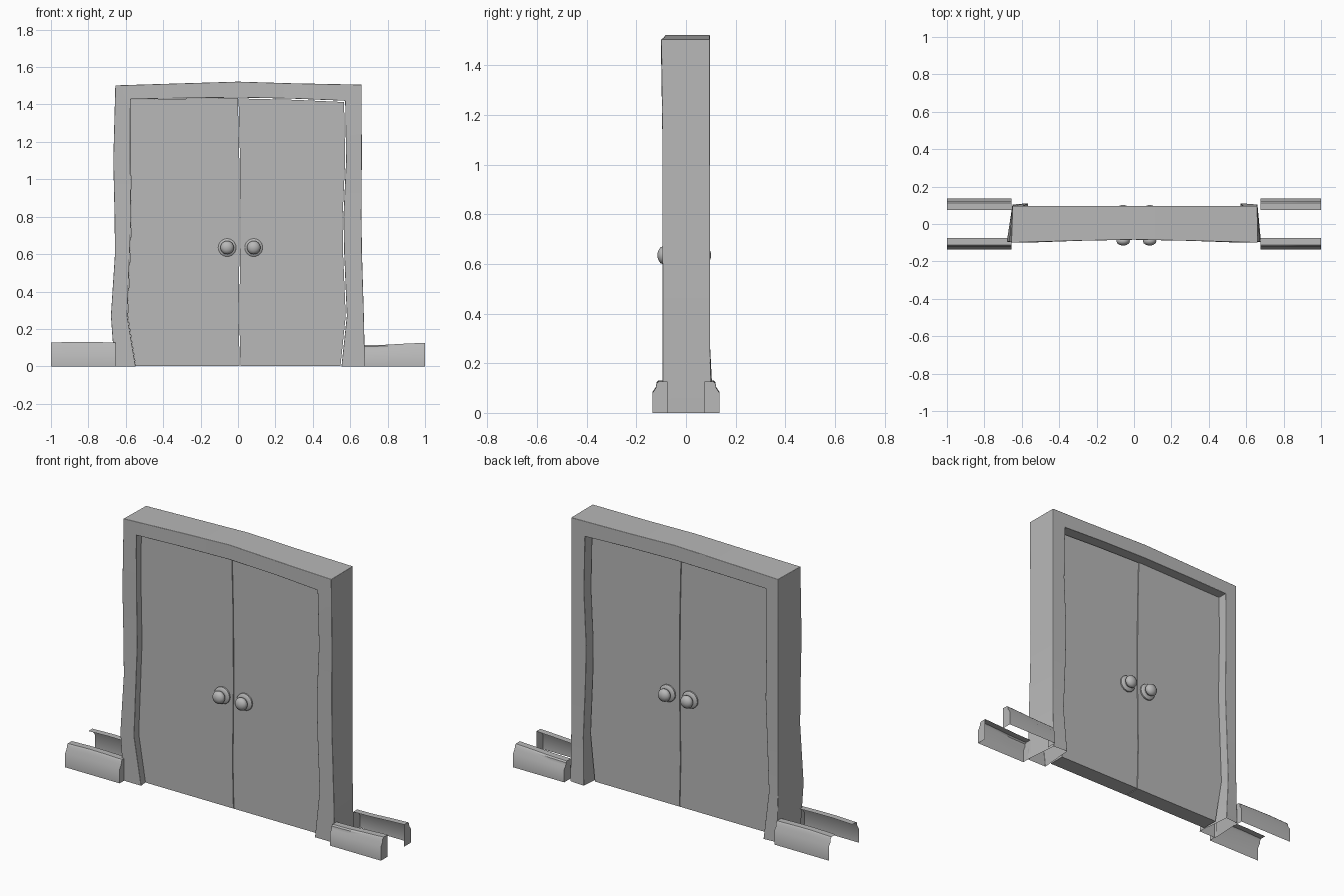
import bpy, bmesh, math

cube = bpy.data.objects.get("Cube")
if cube:
    bpy.data.objects.remove(cube, do_unlink=True)

GREY = (0.48, 0.48, 0.48, 1)
grey = bpy.data.materials.new("plain_grey")
grey.use_nodes = True
grey.diffuse_color = GREY
grey.node_tree.nodes["Principled BSDF"].inputs["Base Color"].default_value = GREY


def finish(name, bm, recalc=True):
    if recalc:
        bmesh.ops.recalc_face_normals(bm, faces=bm.faces)
    mesh = bpy.data.meshes.new(name)
    bm.to_mesh(mesh)
    bm.free()
    mesh.materials.append(grey)
    ob = bpy.data.objects.new(name, mesh)
    bpy.context.collection.objects.link(ob)
    bpy.ops.object.select_all(action='DESELECT')
    ob.select_set(True)
    bpy.context.view_layer.objects.active = ob
    bpy.ops.object.shade_smooth_by_angle(angle=math.radians(40))
    return ob


def loft(bm, rings, closed_ring=True):
    """Bridge successive rings of points with quads."""
    rows = [[bm.verts.new(p) for p in ring] for ring in rings]
    n = len(rows[0])
    for a, b in zip(rows, rows[1:]):
        for i in range(n if closed_ring else n - 1):
            j = (i + 1) % n
            bm.faces.new((a[i], a[j], b[j], b[i]))
    return rows


# Door frame: sections run up the right side, across the head, down the left
FRONT, BACK = -0.095, 0.097


def section(outer, inner, back_outer, back_inner, front=FRONT, flare=0.0):
    (ox, oz), (ix, iz) = outer, inner
    return [(ox, front, oz), (ix, front, iz),
            (back_inner, BACK + flare, iz), (back_outer, BACK + flare / 2, oz)]


# z, front outer x, inner x
right_side = [(0, -.66, -.547), (.27, -.68, -.592), (.6, -.658, -.579),
              (.8, -.66, -.571), (1.1, -.667, -.576)]
left_side = [(0, .679, .553), (.27, .673, .582), (.6, .663, .568),
             (.8, .66, .564), (1.1, .662, .578)]


def jamb(points, edge, foot_inner):
    rings = [section((o, z), (i, z), edge, i) for z, o, i in points[1:]]
    z, o, i = points[0]
    return [section((o, z), (i, z), edge, foot_inner, flare=.014)] + rings


# Outer x, outer z, inner x, inner z, back outer x, front y
head = [section((ox, oz), (ix, iz), bx, ix, front)
        for ox, oz, ix, iz, bx, front in (
            (-.656, 1.502, -.575, 1.428, -.65, -.1),
            (-.3, 1.513, -.3, 1.433, -.3, -.09),
            (0, 1.522, 0, 1.437, 0, -.084),
            (.3, 1.513, .3, 1.431, .3, -.09),
            (.661, 1.506, .573, 1.42, .66, -.1))]
bm = bmesh.new()
loft(bm, jamb(right_side, -.65, -.568) + head
     + jamb(left_side, .66, .57)[::-1])
frame = finish("door_frame", bm)
bevel = frame.modifiers.new("soft_edges", 'BEVEL')
bevel.width = 0.003
bevel.segments = 3
bevel.limit_method = 'ANGLE'
bevel.angle_limit = math.radians(40)

# Door leaves: wavy outlines pushed through their thickness
DOOR_FRONT, DOOR_BACK = -0.055, 0.041


def door(name, outline):
    bm = bmesh.new()
    rows = loft(bm, [[(x, y, z) for x, z in outline]
                     for y in (DOOR_FRONT, DOOR_BACK)])
    for row in rows:
        bm.faces.new(row)
    finish(name, bm)


door("right_door", [(-.547, .003), (.009, .003), (.003, .27), (.009, .7),
                    (.007, 1.1), (-.001, 1.435), (-.574, 1.426),
                    (-.575, 1.1), (-.569, .8), (-.577, .6), (-.59, .27)])
door("left_door", [(.013, .003), (.548, .003), (.576, .27), (.562, .6),
                   (.559, .8), (.573, 1.1), (.567, 1.413), (.3, 1.425),
                   (.003, 1.432), (.011, 1.1), (.013, .7), (.007, .27)])

# Knobs: turned profile (radius, distance from the door)
KNOB = [(.048, 0), (.048, .008), (.041, .014), (.026, .016), (.025, .02),
        (.033, .026), (.036, .036), (.032, .048), (.02, .056), (.008, .06)]
SIDES = 24


def knob(name, x, face_y, direction):
    bm = bmesh.new()
    turns = [math.tau * i / SIDES for i in range(SIDES)]
    rows = loft(bm, [[(x + r * math.cos(t), face_y + direction * d,
                       .635 + r * math.sin(t)) for t in turns]
                     for r, d in KNOB])
    bm.faces.new(rows[0])
    bm.faces.new(rows[-1])
    finish(name, bm)


for side, x in (("right", -.058), ("left", .084)):
    knob(side + "_front_knob", x, DOOR_FRONT, -1)
    knob(side + "_back_knob", x, DOOR_BACK, 1)

# Skirting boards: moulding shells, open behind and below
MOULDING = [(.135, 0), (.135, .083), (.121, .104), (.119, .122),
            (.111, .13), (.075, .13)]


def skirting(name, stations, direction, capped_ends):
    bm = bmesh.new()
    rings = [[(x, direction * y, z * h / .13) for y, z in MOULDING]
             for x, h in stations]
    rows = loft(bm, rings, closed_ring=False)
    for end in capped_ends:
        foot = bm.verts.new((stations[end][0], direction * MOULDING[-1][0], 0))
        bm.faces.new(rows[end] + [foot])
    bmesh.ops.recalc_face_normals(bm, faces=bm.faces)
    if sum(f.normal.y * direction for f in bm.faces) < 0:
        bmesh.ops.reverse_faces(bm, faces=bm.faces)
    finish(name, bm, recalc=False)


for place, direction in (("front", -1), ("back", 1)):
    skirting(place + "_right_skirting",
             [(-1, .127), (-.87, .131), (-.77, .13), (-.655, .127)],
             direction, [-1])
    skirting(place + "_left_skirting",
             [(.677, .113), (.78, .115), (.89, .121), (1, .126)],
             direction, [0, -1])
